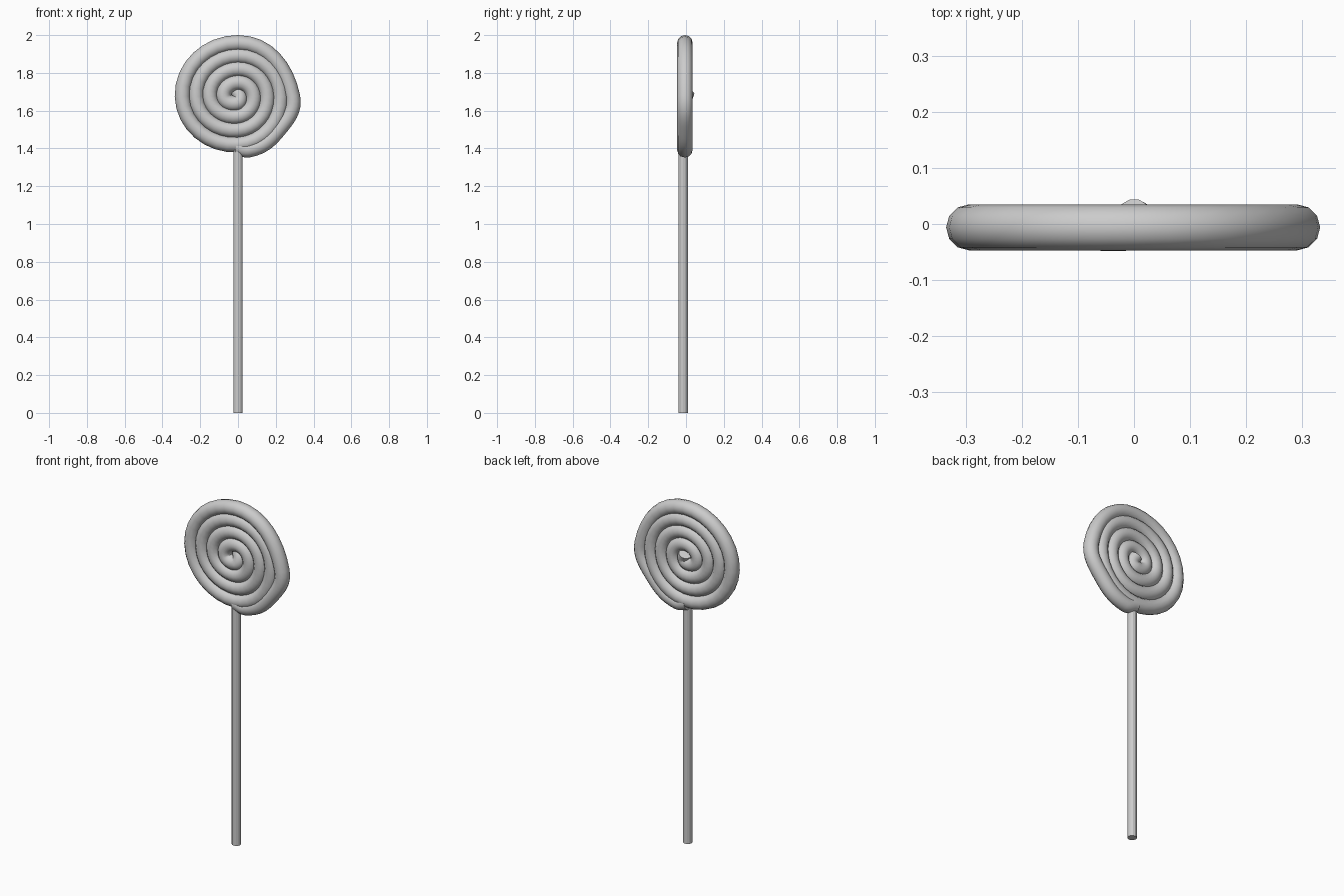
import bpy, math

if "Cube" in bpy.data.objects:
    bpy.data.objects.remove(bpy.data.objects["Cube"])

CX, CZ, Y = 0.0, 1.675, -0.006
TUBE = 0.041

# Candy spiral path: outer tail tucked over the stick, then coils wound inward
path = [(-0.01, Y, 1.408, 1), (0.06, Y, 1.394, 1), (0.214, Y, 1.498, 1)]
radii = [0.288, 0.284, 0.294, 0.254,
         0.225, 0.217, 0.222, 0.178,
         0.155, 0.147, 0.150, 0.105,
         0.083, 0.075, 0.076]          # right, top, left, bottom, ...
for i, r in enumerate(radii):
    a = i * math.pi / 2
    path.append((CX + r * math.cos(a), Y, CZ + r * math.sin(a), 1))
# Inner tip curls up into the middle and leans to the back
path += [(-0.005, Y, 1.640, 1), (0.012, Y + 0.004, 1.665, 0.9), (-0.004, Y + 0.018, 1.700, 0.85)]

curve = bpy.data.curves.new("candy_spiral", 'CURVE')
curve.dimensions = '3D'
curve.twist_mode = 'MINIMUM'
curve.bevel_depth = TUBE
curve.bevel_resolution = 4
curve.use_fill_caps = True
curve.resolution_u = 8
spline = curve.splines.new('BEZIER')
spline.bezier_points.add(len(path) - 1)
for p, (x, y, z, s) in zip(spline.bezier_points, path):
    p.co = (x, y, z)
    p.radius = s
    p.handle_left_type = p.handle_right_type = 'AUTO'

candy = bpy.data.objects.new("candy_spiral", curve)
bpy.context.collection.objects.link(candy)
bpy.context.view_layer.objects.active = candy
candy.select_set(True)
bpy.ops.object.convert(target='MESH')
bpy.ops.object.shade_smooth_by_angle(angle=math.radians(50))
bpy.ops.object.select_all(action='DESELECT')

# Stick
TOP = 1.40
bpy.ops.mesh.primitive_cylinder_add(vertices=12, radius=0.025, depth=TOP,
                                    location=(0, -0.015, TOP / 2))
stick = bpy.context.object
stick.name = "stick"
bpy.ops.object.shade_flat()
